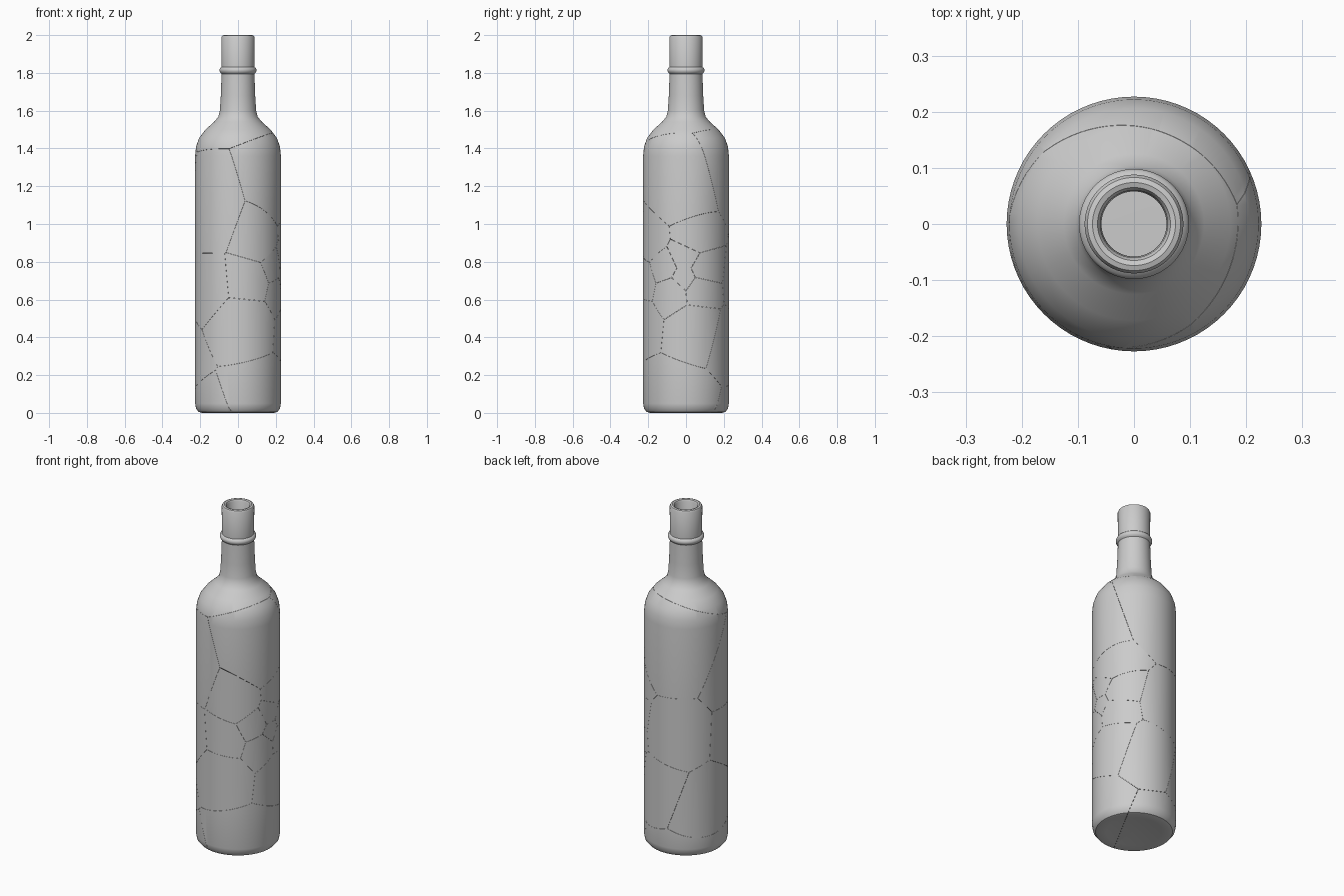
import bpy, bmesh, math
from mathutils import Vector

if "Cube" in bpy.data.objects:
    bpy.data.objects.remove(bpy.data.objects["Cube"])

# Wall profile (radius, height): outside from base to lip, then back down inside
PROFILE = [(0, .012), (.15, .006), (.19, 0), (.208, .005), (.222, .022), (.227, .05),
           (.227, 1.36), (.222, 1.41), (.206, 1.455), (.172, 1.5), (.125, 1.542),
           (.104, 1.568), (.096, 1.6), (.091, 1.68), (.087, 1.795), (.094, 1.801),
           (.098, 1.81), (.098, 1.818), (.094, 1.826), (.087, 1.831), (.088, 1.988),
           (.083, 1.997), (.074, 2), (.065, 1.997), (.06, 1.988), (.058, 1.6),
           (.07, 1.56), (.14, 1.488), (.182, 1.43), (.198, 1.36), (.198, .05),
           (.18, .032), (0, .035)]

# Centres of the broken pieces (crack cells), clustered round the impact at +x
SEEDS = [Vector(s) for s in [
    (-.1, 0, 1.74),                                                # neck
    (-.15, -.14, 1.01), (.15, -.02, 1.1), (-.01, .18, 1.18),       # upper body
    (.12, -.17, .91), (.06, -.17, .70), (-.155, -.14, .68),        # front middle
    (.04, -.17, .50), (.12, -.08, .10), (-.046, .011, .03),        # lower body
    (-.18, .08, .31), (-.03, .2, .70), (.05, .2, .40),             # back
    (.2, -.01, .715), (.2, -.01, .818), (.2, -.113, .771),         # impact
    (.2, .09, .76), (.2, .042, .93), (.2, -.07, .65),
    (.2, .068, .661), (.2, .045, .47)]]
GAP = .0004


def mesh_object(name, bm):
    me = bpy.data.meshes.new(name)
    bm.to_mesh(me)
    bm.free()
    ob = bpy.data.objects.new(name, me)
    bpy.context.collection.objects.link(ob)
    return ob


def lathe(name, profile, steps=72):
    bm = bmesh.new()
    vs = [bm.verts.new((r, 0, z)) for r, z in profile]
    es = [bm.edges.new(p) for p in zip(vs, vs[1:])]
    bmesh.ops.spin(bm, geom=vs + es, cent=(0, 0, 0), axis=(0, 0, 1),
                   angle=math.tau, steps=steps)
    bmesh.ops.remove_doubles(bm, verts=bm.verts, dist=1e-4)
    bmesh.ops.recalc_face_normals(bm, faces=bm.faces)
    return mesh_object(name, bm)


def crack_cell(i):
    """Convex block of all points closest to seed i."""
    bm = bmesh.new()
    bmesh.ops.create_cube(bm, size=6)
    for j, other in enumerate(SEEDS):
        if j == i:
            continue
        n = (other - SEEDS[i]).normalized()
        cut = bmesh.ops.bisect_plane(
            bm, geom=bm.verts[:] + bm.edges[:] + bm.faces[:], dist=1e-6,
            plane_co=(other + SEEDS[i]) / 2 - n * GAP, plane_no=n, clear_outer=True)
        edges = [e for e in cut['geom_cut']
                 if isinstance(e, bmesh.types.BMEdge) and e.is_boundary]
        if len(edges) > 2:
            bmesh.ops.edgenet_fill(bm, edges=edges)
    bmesh.ops.recalc_face_normals(bm, faces=bm.faces)
    ob = mesh_object("cutter", bm)
    ob.hide_render = True
    return ob


# Whole bottle, then one piece per crack cell
bottle = lathe("bottle", PROFILE)
mod = bottle.modifiers.new("break", 'BOOLEAN')
mod.operation = 'INTERSECT'
mod.solver = 'EXACT'
for i in range(len(SEEDS)):
    cell = crack_cell(i)
    mod.object = cell
    bpy.context.view_layer.update()
    deps = bpy.context.evaluated_depsgraph_get()
    me = bpy.data.meshes.new_from_object(bottle.evaluated_get(deps))
    if me.polygons:
        me.shade_smooth()
        me.set_sharp_from_angle(angle=math.radians(35))
        piece = bpy.data.objects.new("bottle_neck" if i == 0 else f"glass_piece_{i:02d}", me)
        bpy.context.collection.objects.link(piece)
    mod.object = None
    bpy.data.objects.remove(cell)
bpy.data.objects.remove(bottle)
